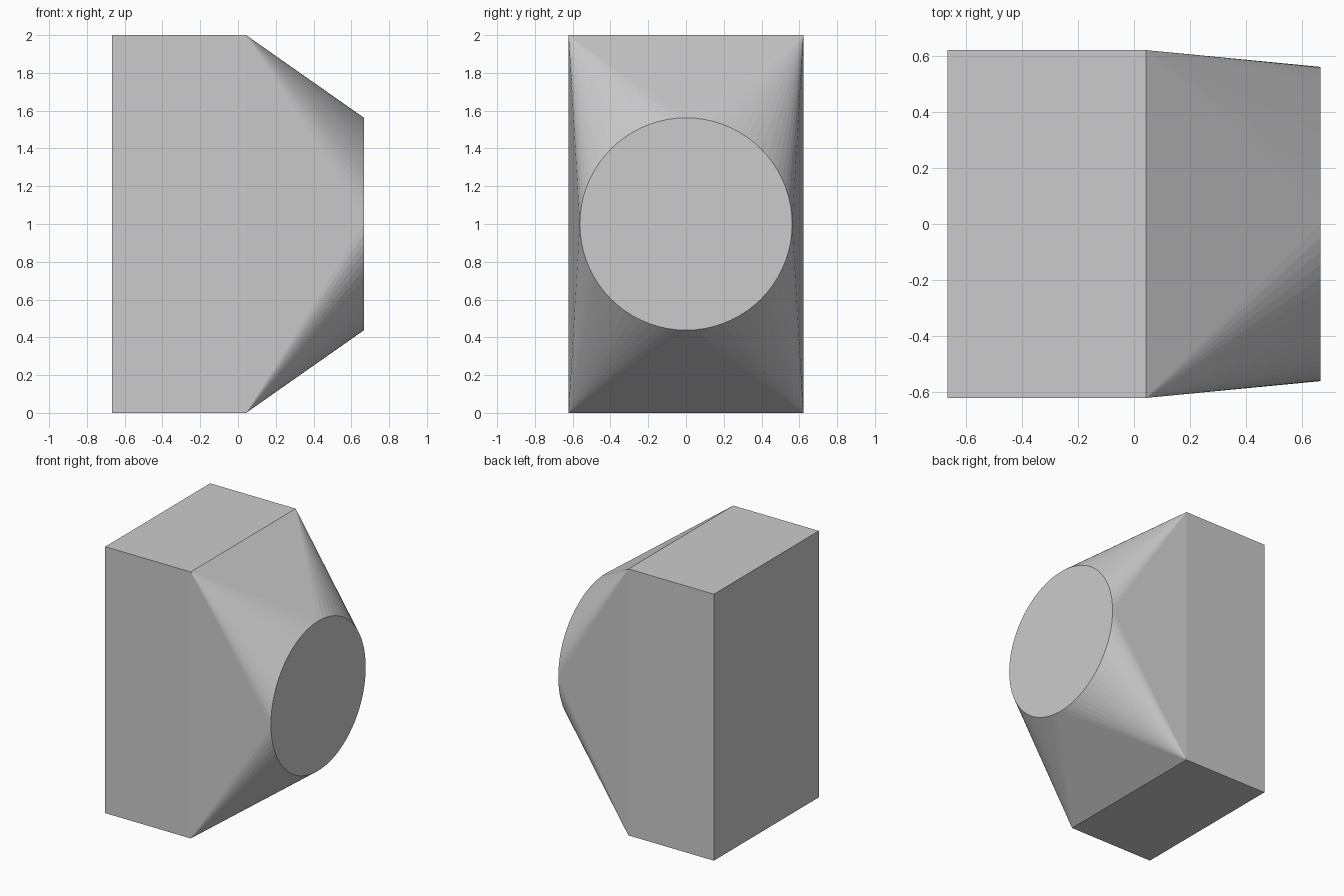
import bpy, bmesh
from math import cos, sin, pi

# Remove the default cube
cube = bpy.data.objects.get("Cube")
if cube:
    bpy.data.objects.remove(cube)

BACK, RIM, TIP = -0.667, 0.043, 0.667   # x stations
HALF_W, HEIGHT, RADIUS = 0.622, 2.0, 0.562
PER_CORNER = 18                         # arc steps in each quadrant

# Plain grey
grey = bpy.data.materials.new("plain grey")
grey.use_nodes = True
colour = (0.6, 0.6, 0.6, 1)
grey.diffuse_color = colour
grey.node_tree.nodes["Principled BSDF"].inputs["Base Color"].default_value = colour

bm = bmesh.new()
mid = HEIGHT / 2


def rectangle(x):
    signs = ((1, 1), (-1, 1), (-1, -1), (1, -1))
    return [bm.verts.new((x, sy * HALF_W, mid + sz * mid)) for sy, sz in signs]


# Rectangular duct body
back = rectangle(BACK)
rim = rectangle(RIM)
bm.faces.new(back)
for i in range(4):
    j = (i + 1) % 4
    bm.faces.new((back[i], back[j], rim[j], rim[i]))

# Round outlet
count = 4 * PER_CORNER
ring = []
for k in range(count):
    a = 2 * pi * k / count
    ring.append(bm.verts.new((TIP, RADIUS * cos(a), mid + RADIUS * sin(a))))
bm.faces.new(ring)

# Square-to-round transition: a cone fan at each corner, a flat on each side
for i in range(4):
    start = i * PER_CORNER
    for k in range(start, start + PER_CORNER):
        bm.faces.new((rim[i], ring[k], ring[(k + 1) % count]))
    bm.faces.new((rim[i], rim[(i + 1) % 4], ring[(start + PER_CORNER) % count]))

bmesh.ops.recalc_face_normals(bm, faces=bm.faces)
mesh = bpy.data.meshes.new("duct_transition")
bm.to_mesh(mesh)
bm.free()
mesh.materials.append(grey)
duct = bpy.data.objects.new("duct_transition", mesh)
bpy.context.collection.objects.link(duct)
